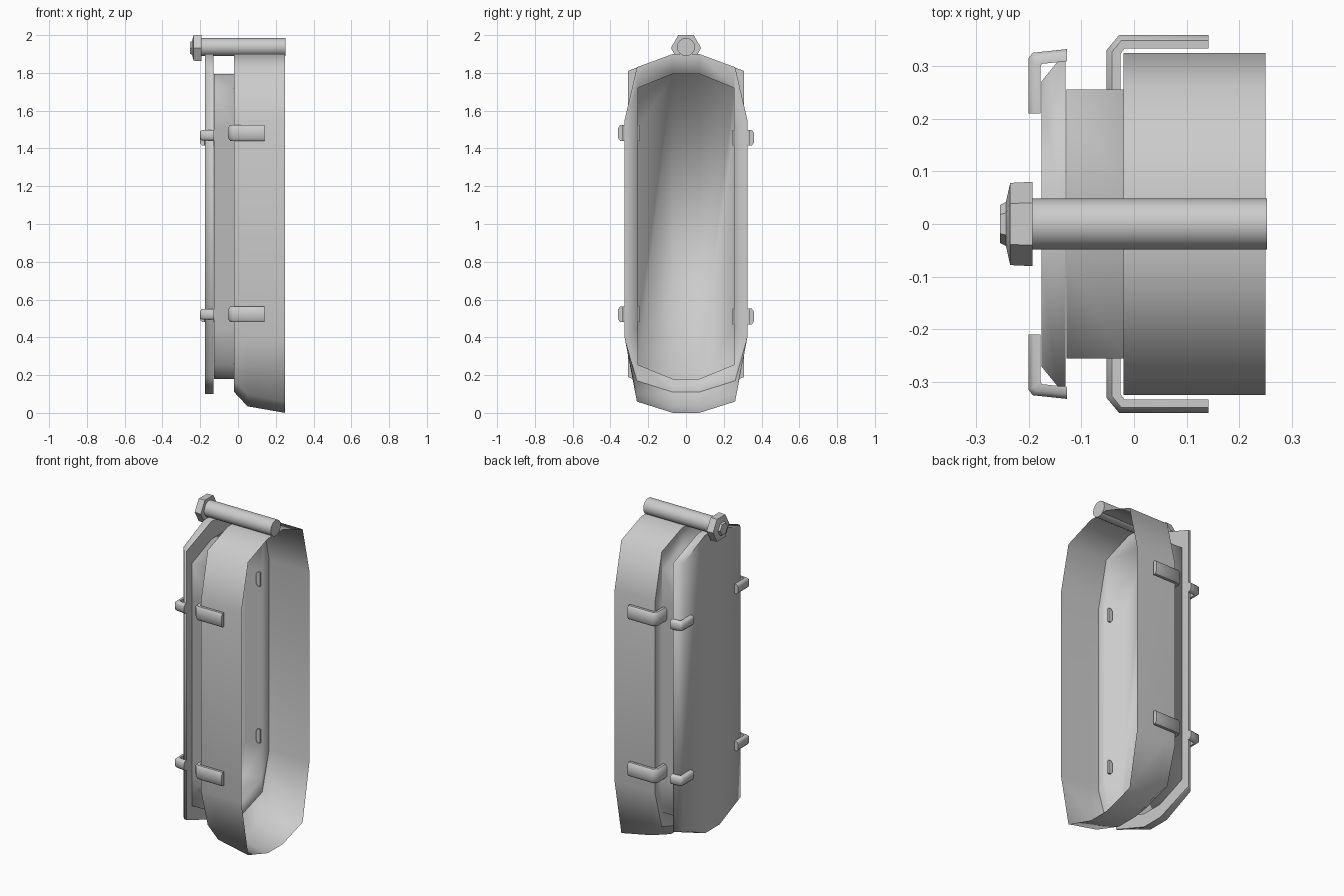
import bpy, bmesh, math
from mathutils import Matrix, Vector

if "Cube" in bpy.data.objects:
    bpy.data.objects.remove(bpy.data.objects["Cube"])

GREY = (0.6, 0.6, 0.6, 1)
mat = bpy.data.materials.new("plain grey")
mat.use_nodes = True
mat.diffuse_color = GREY
bsdf = mat.node_tree.nodes["Principled BSDF"]
bsdf.inputs["Base Color"].default_value = GREY
bsdf.inputs["Roughness"].default_value = 0.6


def finish(bm, name, angle, closed=True):
    """Turn a bmesh into a shaded object."""
    if closed:
        bmesh.ops.recalc_face_normals(bm, faces=bm.faces)
    mesh = bpy.data.meshes.new(name)
    bm.to_mesh(mesh)
    bm.free()
    mesh.materials.append(mat)
    ob = bpy.data.objects.new(name, mesh)
    bpy.context.collection.objects.link(ob)
    bpy.ops.object.select_all(action="DESELECT")
    ob.select_set(True)
    bpy.context.view_layer.objects.active = ob
    bpy.ops.object.shade_smooth_by_angle(angle=math.radians(angle))
    return ob


def ring(bm, x, half):
    """Mirror a half outline of (y, z) points, top to bottom, into a loop."""
    pts = list(half) + [(-y, z) for y, z in reversed(half)]
    return [bm.verts.new((x, y, z)) for y, z in pts]


def bridge(bm, a, b):
    n = len(a)
    for i in range(n):
        j = (i + 1) % n
        bm.faces.new((a[i], a[j], b[j], b[i]))


def cap(bm, loop):
    """Close a mirrored loop with three upright strips."""
    h = len(loop) // 2
    bm.faces.new(loop[:h])
    bm.faces.new(loop[h:])
    bm.faces.new((loop[0], loop[h - 1], loop[h], loop[-1]))


def shell_outline(corner, bottom):
    return [(0.07, 1.9), (0.26, 1.83), (0.325, 1.55),
            (0.325, 0.4), (0.26, corner), (0.07, bottom)]


# Outer shell: open sheet with a sloping underside
bm = bmesh.new()
loops = [ring(bm, x, shell_outline(c, b)) for x, c, b in
         ((-0.02, 0.17, 0.11), (0.05, 0.1, 0.035), (0.25, 0.06, 0.0))]
for a, b in zip(loops, loops[1:]):
    bridge(bm, a, b)
finish(bm, "outer_shell", 80)

# Inner tray: step, narrow neck and floor
neck = [(0.07, 1.795), (0.255, 1.72), (0.255, 1.5),
        (0.255, 0.45), (0.255, 0.255), (0.07, 0.18)]
bm = bmesh.new()
rim = ring(bm, -0.02, shell_outline(0.17, 0.11))
mouth = ring(bm, -0.02, neck)
end = ring(bm, -0.128, neck)
bridge(bm, rim, mouth)
bridge(bm, mouth, end)
cap(bm, end)
finish(bm, "inner_tray", 180)


# Lid: flat plate with its long sides chamfered
def lid_outline(w):
    return [(0.07, 1.9), (w, 1.81), (w, 0.19), (0.07, 0.1)]


bm = bmesh.new()
loops = [ring(bm, x, lid_outline(w)) for x, w in
         ((-0.13, 0.308), (-0.145, 0.308), (-0.176, 0.27))]
for a, b in zip(loops, loops[1:]):
    bridge(bm, a, b)
cap(bm, loops[0])
cap(bm, loops[-1])
finish(bm, "lid", 75)


# Turned parts along x
def turned(name, profile, sides, z, angle):
    bm = bmesh.new()
    rows = []
    for x, r in profile:
        rows.append([bm.verts.new((x, r * math.cos(t), z + r * math.sin(t)))
                     for t in (i * math.tau / sides for i in range(sides))])
    for a, b in zip(rows, rows[1:]):
        bridge(bm, a, b)
    bm.faces.new(rows[0])
    bm.faces.new(rows[-1])
    finish(bm, name, angle)


turned("hinge_rod", [(-0.2, 0.048), (0.252, 0.048)], 16, 1.937, 40)
turned("hinge_knob", [(-0.193, 0.08), (-0.235, 0.078),
                      (-0.243, 0.042), (-0.254, 0.036)], 6, 1.932, 35)


# Bent strap clips
def clip(name, outer, inner, side, z, height):
    bm = bmesh.new()
    pairs = list(zip(outer, inner))
    sections = []
    for (ox, oy), (ix, iy) in pairs:
        o, i = Vector((ox, oy * side, 0)), Vector((ix, iy * side, 0))
        # rounded section: inset at the top and bottom of the outer face
        sec = []
        for f, h in ((0, 0.5), (0.6, 0.5), (1, 0.32), (1, -0.32), (0.6, -0.5), (0, -0.5)):
            p = i.lerp(o, f)
            sec.append(bm.verts.new((p.x, p.y, z + h * height)))
        sections.append(sec)
    for a, b in zip(sections, sections[1:]):
        bridge(bm, a, b)
    bm.faces.new(sections[0])
    bm.faces.new(sections[-1])
    finish(bm, name, 50)


BIG_OUT = [(-0.052, 0.245), (-0.052, 0.33), (-0.028, 0.359), (0.141, 0.359)]
BIG_IN = [(-0.026, 0.245), (-0.026, 0.322), (-0.018, 0.333), (0.141, 0.333)]
SMALL_OUT = [(-0.2, 0.21), (-0.2, 0.315), (-0.192, 0.325), (-0.127, 0.332)]
SMALL_IN = [(-0.177, 0.21), (-0.177, 0.3), (-0.175, 0.304), (-0.127, 0.309)]

for side, label, heights in ((-1, "front", (1.482, 0.522)), (1, "back", (1.457, 0.51))):
    for level, z in zip(("upper", "lower"), heights):
        clip(f"{label}_{level}_shell_clip", BIG_OUT, BIG_IN, side, z, 0.083)
        clip(f"{label}_{level}_lid_clip", SMALL_OUT, SMALL_IN, side, z - 0.012 * (level == "upper"), 0.057)
